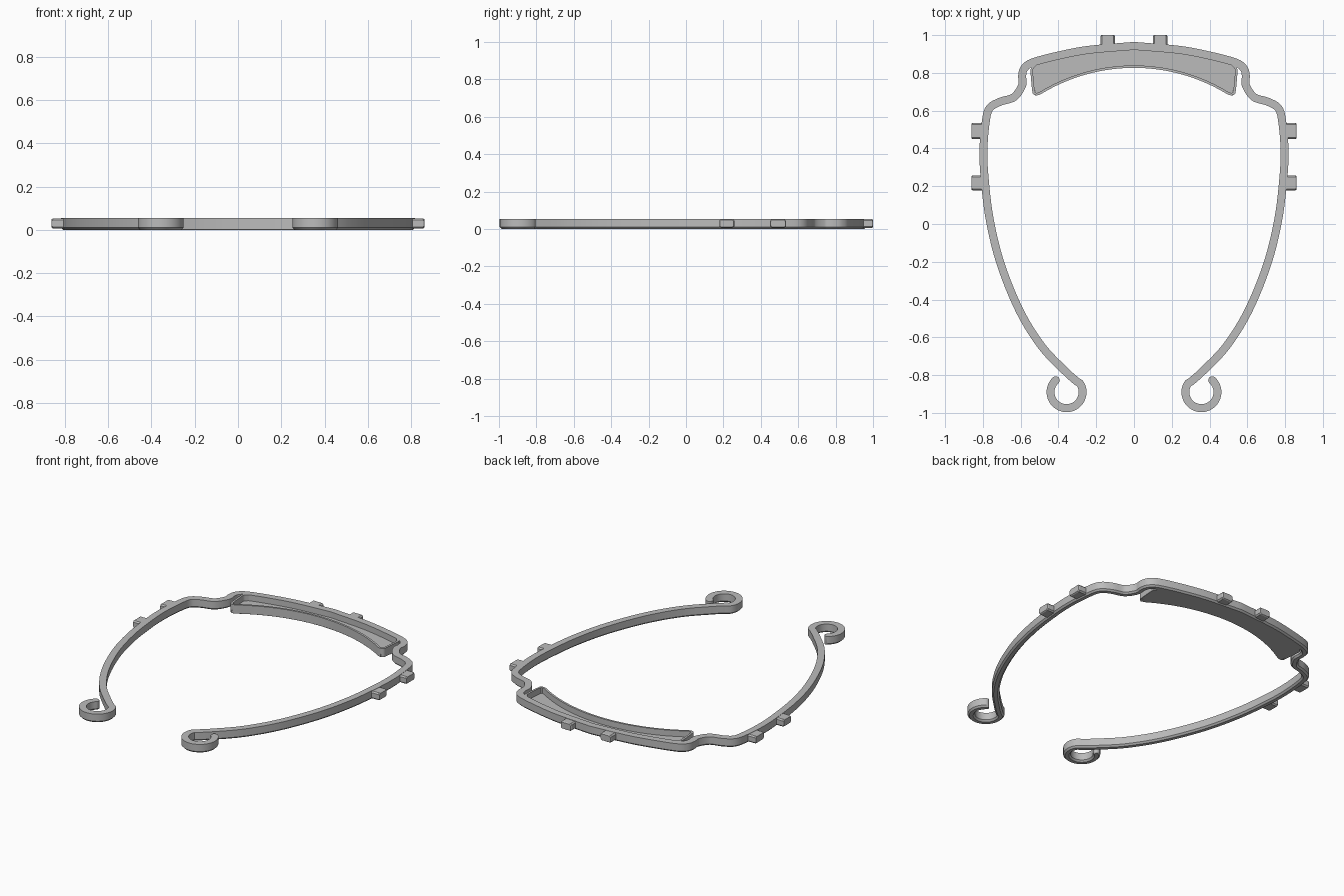
import bpy, bmesh, math
from mathutils import Vector

cube = bpy.data.objects.get("Cube")
if cube:
    bpy.data.objects.remove(cube, do_unlink=True)

HEIGHT = 0.055
WIDTH = 0.042
CHAMFER = 0.01

grey = bpy.data.materials.new("plain grey")
grey.use_nodes = True
COLOUR = (0.5, 0.5, 0.5, 1)
grey.diffuse_color = COLOUR
grey.node_tree.nodes["Principled BSDF"].inputs["Base Color"].default_value = COLOUR


def finish(bm, name):
    bmesh.ops.recalc_face_normals(bm, faces=bm.faces)
    mesh = bpy.data.meshes.new(name)
    bm.to_mesh(mesh)
    bm.free()
    obj = bpy.data.objects.new(name, mesh)
    bpy.context.collection.objects.link(obj)
    mesh.materials.append(grey)
    bpy.ops.object.select_all(action='DESELECT')
    obj.select_set(True)
    bpy.context.view_layer.objects.active = obj
    bpy.ops.object.shade_smooth_by_angle(angle=math.radians(30))
    return obj


def loft(name, rings):
    """Skin a row of closed cross-sections and cap both ends."""
    bm = bmesh.new()
    rows = [[bm.verts.new(p) for p in ring] for ring in rings]
    n = len(rows[0])
    for a, b in zip(rows, rows[1:]):
        for i in range(n):
            j = (i + 1) % n
            bm.faces.new((a[i], a[j], b[j], b[i]))
    bm.faces.new(rows[0])
    bm.faces.new(rows[-1])
    return finish(bm, name)


def spline(points, steps=8):
    """Smooth curve through 2D control points."""
    p = [Vector(q) for q in points]
    p = [2 * p[0] - p[1]] + p + [2 * p[-1] - p[-2]]
    out = []
    for a, b, c, d in zip(p, p[1:], p[2:], p[3:]):
        for k in range(steps):
            t = k / steps
            out.append(0.5 * (2 * b + (c - a) * t + (2 * a - 5 * b + 4 * c - d) * t ** 2
                              + (3 * b - a - 3 * c + d) * t ** 3))
    return out + [p[-2]]


def sweep(name, path, width, chamfer):
    """Sweep an upright strip with a chamfered underside and round ends."""
    r = width / 2
    first = (path[0] - path[1]).normalized()
    last = (path[-1] - path[-2]).normalized()
    angles = [math.radians(a) for a in (80, 60, 40, 20)]
    stations = [(path[0] + first * r * math.sin(a), math.cos(a)) for a in angles]
    stations += [(p, 1) for p in path]
    stations += [(path[-1] + last * r * math.sin(a), math.cos(a)) for a in reversed(angles)]
    rings = []
    for i, (p, scale) in enumerate(stations):
        t = stations[min(i + 1, len(stations) - 1)][0] - stations[max(i - 1, 0)][0]
        side = Vector((-t.y, t.x)).normalized()
        w = r * scale
        section = ((-w, HEIGHT), (-w, chamfer), (-w + chamfer * scale, 0),
                   (w - chamfer * scale, 0), (w, chamfer), (w, HEIGHT))
        rings.append([(*(p + side * u), z) for u, z in section])
    return loft(name, rings)


# Headband: half path from the brow to the curled tip, then mirrored
half = spline([(0, 0.943), (0.24, 0.922), (0.4, 0.892), (0.535, 0.856), (0.58, 0.825),
               (0.592, 0.785), (0.592, 0.735), (0.635, 0.672), (0.71, 0.647),
               (0.765, 0.612), (0.785, 0.54), (0.797, 0.39), (0.79, 0.235),
               (0.763, 0.02), (0.705, -0.214), (0.605, -0.46), (0.489, -0.647),
               (0.367, -0.776), (0.305, -0.832)])
for k in range(1, 37):
    a = math.radians(140 + k * 268 / 36)
    half.append(Vector((0.357 + 0.085 * math.cos(a), -0.89 + 0.085 * math.sin(a))))
mirrored = [Vector((-p.x, p.y)) for p in reversed(half[1:])]
sweep("headband", mirrored + half, WIDTH, CHAMFER)


# Brow tray: thin rim with a recessed floor joined to the band
def brow_edge(x):
    return 0.943 - 0.3 * x * x


def lower_edge(x):
    return 0.833 - 0.95 + math.sqrt(0.95 ** 2 - x * x)


arc = [Vector((0.5 * k / 24, lower_edge(0.5 * k / 24))) for k in range(25)]
rim = arc + spline([(0.515, 0.687), (0.528, 0.692), (0.533, 0.71), (0.541, 0.8),
                    (0.538, 0.825), (0.52, 0.845)], 4)
sweep("brow_tray_rim", [Vector((-p.x, p.y)) for p in reversed(rim[1:])] + rim, 0.013, 0.001)

floor_rings = []
for k in range(-27, 28):
    x = 0.02 * k
    low = lower_edge(x) if abs(x) < 0.53 else 0.78
    high = min(brow_edge(x), 0.943) if abs(x) < 0.53 else 0.83
    floor_rings.append([(x, low, 0), (x, high, 0), (x, high, 0.018), (x, low, 0.018)])
loft("brow_tray_floor", floor_rings)


# Strap pegs: short chamfered blocks pointing outwards
def peg(name, start, direction, length, width):
    out = Vector(direction)
    side = Vector((-out.y, out.x, 0))
    w, c, lo, hi = width / 2, 0.008, 0.006, 0.053
    rings = []
    for d, inset in ((0, 0), (length - 0.006, 0), (length, 0.004)):
        e = w - inset
        b, t = lo + inset, hi - inset
        section = ((-e + c, b), (e - c, b), (e, b + c), (e, t - c),
                   (e - c, t), (-e + c, t), (-e, t - c), (-e, b + c))
        rings.append([Vector(start) + out * d + side * u + Vector((0, 0, z))
                      for u, z in section])
    loft(name, rings)


for s, label in ((1, "left"), (-1, "right")):
    peg(f"{label}_brow_peg", (s * 0.139, 0.94, 0), (0, 1, 0), 0.06, 0.076)
    peg(f"{label}_upper_side_peg", (s * 0.79, 0.492, 0), (s, 0, 0), 0.07, 0.086)
    peg(f"{label}_lower_side_peg", (s * 0.79, 0.218, 0), (s, 0, 0), 0.07, 0.08)
